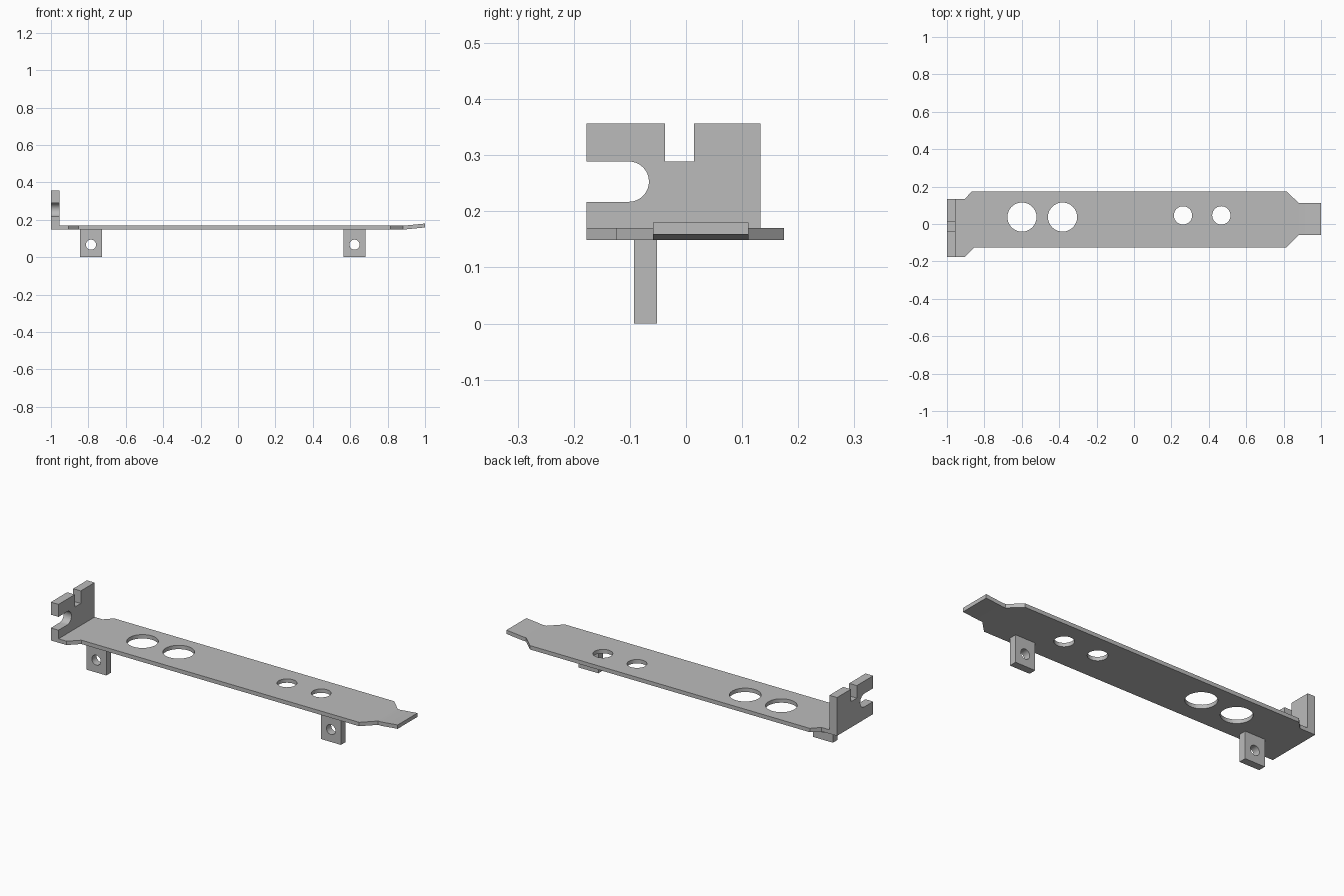
import bpy, bmesh, math
from mathutils import Matrix

cube = bpy.data.objects.get("Cube")
if cube:
    bpy.data.objects.remove(cube, do_unlink=True)

steel = bpy.data.materials.new("grey_steel")
steel.use_nodes = True
steel.diffuse_color = (0.5, 0.5, 0.5, 1)
steel.node_tree.nodes["Principled BSDF"].inputs["Base Color"].default_value = (0.5, 0.5, 0.5, 1)

# Profile plane to model axes, named by the extrusion axis
AXES = {
    "z": Matrix.Identity(4),
    "x": Matrix(((0, 0, 1, 0), (1, 0, 0, 0), (0, 1, 0, 0), (0, 0, 0, 1))),
    "y": Matrix(((1, 0, 0, 0), (0, 0, -1, 0), (0, 1, 0, 0), (0, 0, 0, 1))),
}


def arc(u, v, r, start=0, sweep=360, steps=32):
    count = steps if sweep == 360 else steps + 1
    angles = [math.radians(start + sweep * i / steps) for i in range(count)]
    return [(u + r * math.cos(a), v + r * math.sin(a)) for a in angles]


def sheet(name, loops, axis, low, high):
    """Cut a sheet part: first loop is the outline, the others are holes."""
    curve = bpy.data.curves.new(name, "CURVE")
    curve.dimensions = "2D"
    curve.fill_mode = "BOTH"
    curve.extrude = (high - low) / 2
    for loop in loops:
        spline = curve.splines.new("POLY")
        spline.points.add(len(loop) - 1)
        for point, (u, v) in zip(spline.points, loop):
            point.co = (u, v, 0, 1)
        spline.use_cyclic_u = True
    helper = bpy.data.objects.new(name + "_profile", curve)
    bpy.context.collection.objects.link(helper)
    graph = bpy.context.evaluated_depsgraph_get()
    mesh = bpy.data.meshes.new_from_object(helper.evaluated_get(graph))
    bpy.data.objects.remove(helper, do_unlink=True)
    bpy.data.curves.remove(curve)

    bm = bmesh.new()
    bm.from_mesh(mesh)
    bmesh.ops.remove_doubles(bm, verts=bm.verts, dist=1e-5)
    bmesh.ops.recalc_face_normals(bm, faces=bm.faces)
    bm.to_mesh(mesh)
    bm.free()
    shift = {"x": (1, 0, 0), "y": (0, 1, 0), "z": (0, 0, 1)}[axis]
    middle = (low + high) / 2
    mesh.transform(Matrix.Translation([s * middle for s in shift]) @ AXES[axis])
    mesh.materials.clear()
    mesh.materials.append(steel)

    part = bpy.data.objects.new(name, mesh)
    bpy.context.collection.objects.link(part)
    bpy.ops.object.select_all(action="DESELECT")
    part.select_set(True)
    bpy.context.view_layer.objects.active = part
    bpy.ops.object.shade_smooth_by_angle(angle=math.radians(30))
    return part


BOTTOM, TOP = 0.149, 0.17

# Long flat plate with tapered ends and four round holes
outline = [(-1, -0.177), (-0.906, -0.177), (-0.853, -0.125), (0.815, -0.125),
           (0.882, -0.059), (0.882, 0.111), (0.815, 0.175), (-0.866, 0.175),
           (-0.906, 0.133), (-1, 0.133)]
holes = [arc(x, 0.037, 0.078) for x in (-0.599, -0.382)]
holes += [arc(x, 0.046, 0.049) for x in (0.262, 0.467)]
sheet("plate", [outline] + holes, "z", BOTTOM, TOP)

# Slightly raised tongue at the narrow end
tongue = [(0.882, BOTTOM), (0.9, BOTTOM), (1, 0.159), (1, 0.18), (0.9, TOP), (0.882, TOP)]
sheet("tongue", [tongue], "y", -0.059, 0.111)

# Upright flange with a round-ended side slot and a square top notch
flange = [(-0.177, TOP), (0.133, TOP), (0.133, 0.357), (0.014, 0.357),
          (0.014, 0.289), (-0.037, 0.289), (-0.037, 0.357), (-0.177, 0.357),
          (-0.177, 0.289)]
flange += arc(-0.102, 0.253, 0.036, 90, -180, 16) + [(-0.177, 0.217)]
sheet("flange", [flange], "x", -1, -0.954)

# Two hanging tabs with screw holes
for name, x in (("right_tab", -0.786), ("left_tab", 0.623)):
    tab = [(x - 0.06, 0), (x + 0.06, 0), (x + 0.06, BOTTOM), (x - 0.06, BOTTOM)]
    sheet(name, [tab, arc(x, 0.067, 0.027, steps=24)], "y", -0.093, -0.052)
